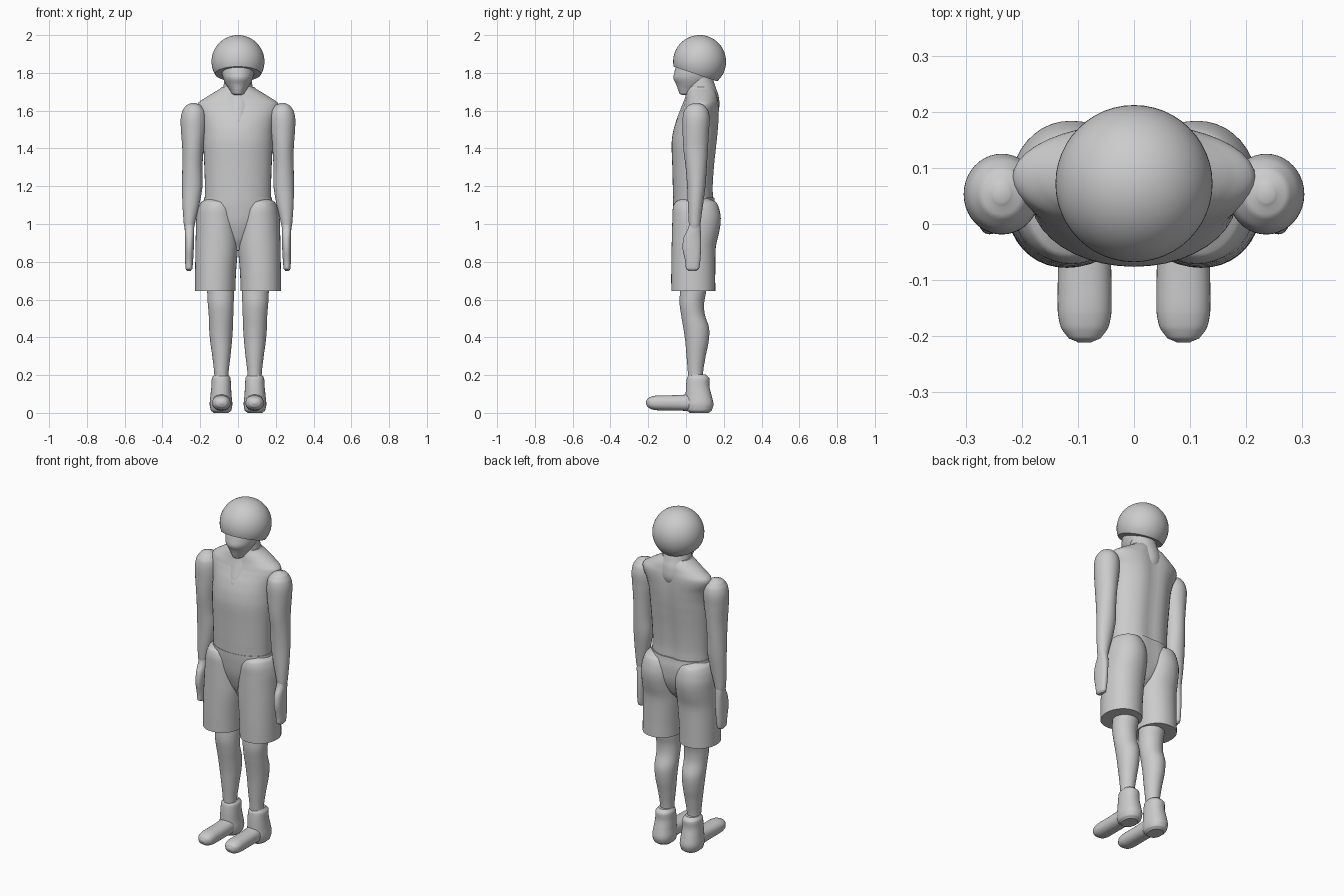
import bpy, bmesh, math
from mathutils import Vector


def spline(a, b, c, d, t):
    return 0.5 * (2*b + (c-a)*t + (2*a-5*b+4*c-d)*t*t + (3*b-a-3*c+d)*t**3)


def loft(name, rows, side=1, power=2.0, along_y=False, groove=0.0, n=40, steps=5):
    """Rows are (station, x0, x1, low, high) bounds of superellipse sections."""
    fine = []
    for i in range(len(rows) - 1):
        quad = [rows[max(i-1, 0)], rows[i], rows[i+1], rows[min(i+2, len(rows)-1)]]
        for k in range(steps):
            t = k / steps
            row = [spline(*(q[j] for q in quad), t) for j in range(5)]
            row[0] = rows[i][0] + (rows[i+1][0] - rows[i][0]) * t
            fine.append(row)
    fine.append(rows[-1])
    bm = bmesh.new()
    rings = []
    for s, x0, x1, lo, hi in fine:
        ring = []
        for k in range(n):
            a = 2 * math.pi * k / n
            c, d = math.cos(a), math.sin(a)
            x = (x0+x1)/2 + (x1-x0)/2 * math.copysign(abs(c)**(2/power), c)
            v = (lo+hi)/2 + (hi-lo)/2 * math.copysign(abs(d)**(2/power), d)
            if d > 0:
                v -= groove * math.exp(-(x/0.045)**2)
            ring.append(bm.verts.new((side*x, s, v) if along_y else (side*x, v, s)))
        rings.append(ring)
    for r, q in zip(rings, rings[1:]):
        for k in range(n):
            bm.faces.new((r[k], r[(k+1) % n], q[(k+1) % n], q[k]))
    bm.faces.new(rings[0])
    bm.faces.new(rings[-1])
    return finish(name, bm)


def finish(name, bm):
    bmesh.ops.recalc_face_normals(bm, faces=bm.faces)
    mesh = bpy.data.meshes.new(name)
    bm.to_mesh(mesh)
    bm.free()
    ob = bpy.data.objects.new(name, mesh)
    bpy.context.collection.objects.link(ob)
    bpy.ops.object.select_all(action='DESELECT')
    ob.select_set(True)
    bpy.context.view_layer.objects.active = ob
    bpy.ops.object.shade_smooth_by_angle(angle=math.radians(40))
    return ob


# bowl-shaped hair, cut by a tilted plane
bm = bmesh.new()
bmesh.ops.create_uvsphere(bm, u_segments=48, v_segments=32, radius=0.14)
bmesh.ops.translate(bm, verts=bm.verts, vec=(0, 0.072, 1.86))
cut = bmesh.ops.bisect_plane(bm, geom=bm.verts[:]+bm.edges[:]+bm.faces[:],
                             plane_co=(0, -0.07, 1.835),
                             plane_no=Vector((0, 0.078, 0.23)).normalized(), clear_inner=True)
rim = [e for e in cut['geom_cut'] if isinstance(e, bmesh.types.BMEdge)]
bmesh.ops.contextual_create(bm, geom=rim)
finish("hair", bm)

# head with a narrow chin
loft("head", [(1.682, -.018, .018, -.022, .04), (1.69, -.033, .033, -.034, .06),
              (1.71, -.045, .045, -.042, .09), (1.74, -.064, .064, -.052, .12),
              (1.77, -.078, .078, -.066, .14), (1.80, -.085, .085, -.062, .15),
              (1.85, -.085, .085, -.05, .15)])

# neck and the skin inside the collar
loft("neck", [(1.535, -.03, .03, -.055, .12), (1.56, -.066, .066, -.047, .15),
              (1.62, -.088, .088, -.024, .176), (1.68, -.086, .086, -.002, .172),
              (1.72, -.078, .078, .004, .158), (1.78, -.07, .07, .01, .14)])

# sleeveless shirt
loft("shirt", [(1.13, -.175, .175, -.068, .152), (1.2, -.175, .175, -.07, .15),
               (1.32, -.179, .179, -.073, .158), (1.43, -.184, .184, -.076, .17),
               (1.50, -.186, .186, -.066, .177), (1.56, -.196, .196, -.046, .18),
               (1.61, -.215, .215, -.022, .18), (1.64, -.212, .212, -.01, .178),
               (1.665, -.178, .178, -.003, .174), (1.695, -.13, .13, .002, .168),
               (1.725, -.085, .085, .008, .155)], groove=0.014)

# hips of the shorts
loft("shorts_hips", [(.86, -.02, .02, .0, .08), (.92, -.07, .07, -.03, .13),
                     (1.0, -.15, .15, -.055, .16), (1.08, -.185, .185, -.066, .165),
                     (1.14, -.179, .179, -.07, .157)], groove=0.01)

for side, tag in ((1, "right"), (-1, "left")):
    # shorts leg
    loft("shorts_leg_" + tag,
         [(.645, .014, .228, -.078, .155), (.75, .01, .227, -.078, .155),
          (.88, .0, .225, -.076, .158), (.97, .0, .223, -.074, .178),
          (1.03, .002, .221, -.072, .184), (1.08, .012, .212, -.07, .176),
          (1.115, .035, .196, -.058, .16), (1.135, .07, .168, -.025, .12)], side, 2.1)
    # bare leg with knee and calf
    loft("leg_" + tag,
         [(.15, .05, .126, .012, .09), (.21, .05, .126, .01, .09),
          (.30, .04, .136, .003, .104), (.38, .032, .147, -.004, .12),
          (.45, .027, .153, -.014, .122), (.52, .025, .155, -.026, .1),
          (.58, .023, .16, -.034, .096), (.64, .02, .163, -.032, .106),
          (.72, .02, .165, -.03, .11)], side)
    # ankle and heel
    loft("ankle_" + tag,
         [(.0, .05, .13, .02, .12), (.012, .036, .143, .004, .136),
          (.045, .03, .15, -.004, .145), (.09, .034, .146, -.002, .136),
          (.14, .037, .141, .0, .124), (.185, .04, .138, .005, .123),
          (.203, .052, .126, .015, .105)], side, 2.2)
    # long foot
    loft("foot_" + tag,
         [(-.211, .076, .1, .045, .062), (-.204, .06, .116, .032, .076),
          (-.185, .046, .13, .02, .086), (-.155, .04, .136, .014, .092),
          (-.05, .041, .135, .012, .094), (.06, .041, .135, .01, .1)],
         side, 2.3, along_y=True)
    # arm from shoulder to wrist
    loft("arm_" + tag,
         [(.95, .236, .278, .022, .07), (1.0, .228, .287, .015, .077),
          (1.1, .205, .294, .01, .09), (1.2, .188, .296, .006, .103),
          (1.3, .188, .295, -.002, .11), (1.4, .182, .295, -.014, .116),
          (1.5, .17, .302, -.018, .122), (1.56, .168, .303, -.018, .125),
          (1.6, .175, .294, -.01, .117), (1.628, .196, .275, .012, .097),
          (1.64, .222, .25, .038, .07)], side)
    # flat mitten hand
    loft("hand_" + tag,
         [(.752, .25, .27, .015, .055), (.762, .242, .277, .0, .069),
          (.80, .238, .28, -.004, .075), (.87, .234, .281, -.018, .08),
          (.93, .232, .281, -.012, .08), (.98, .232, .282, .012, .077),
          (1.03, .232, .28, .02, .072)], side, 2.3)
